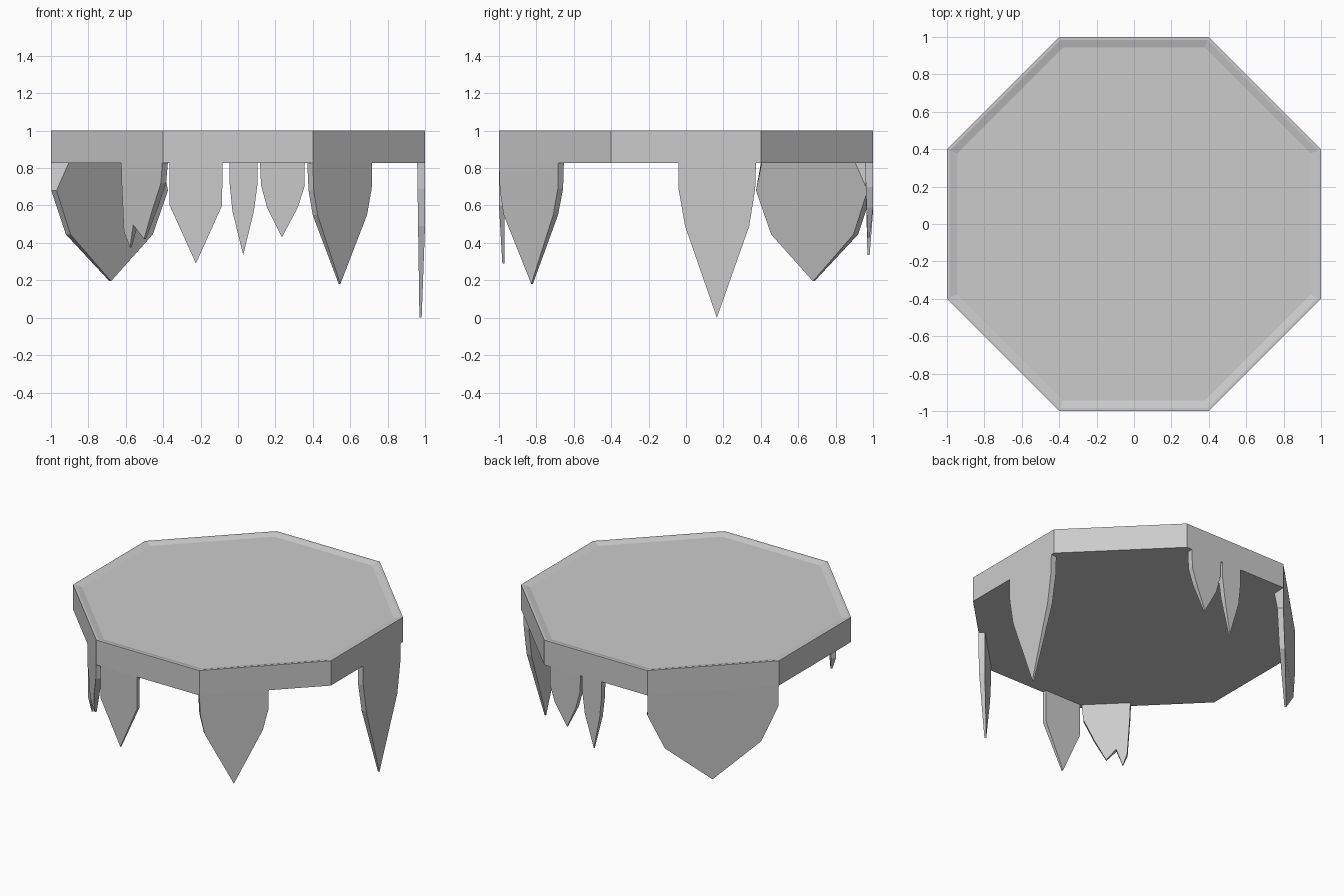
import bpy, bmesh, math

if "Cube" in bpy.data.objects:
    bpy.data.objects.remove(bpy.data.objects["Cube"])

BASE = 0.826
R2 = math.sqrt(2)


def finish(bm, name):
    bmesh.ops.recalc_face_normals(bm, faces=bm.faces[:])
    mesh = bpy.data.meshes.new(name)
    bm.to_mesh(mesh)
    bm.free()
    obj = bpy.data.objects.new(name, mesh)
    bpy.context.collection.objects.link(obj)
    return obj


# Octagonal slab with a narrow raised rim and slightly sunken top
def slab():
    corners = [(0.4, -1), (1, -0.4), (1, 0.4), (0.4, 1),
               (-0.4, 1), (-1, 0.4), (-1, -0.4), (-0.4, -1)]
    bm = bmesh.new()
    rings = []
    for scale, z in ((1, BASE), (1, 1), (0.985, 1), (0.945, 0.988)):
        rings.append([bm.verts.new((x * scale, y * scale, z)) for x, y in corners])
    for low, high in zip(rings, rings[1:]):
        for i in range(8):
            j = (i + 1) % 8
            bm.faces.new((low[i], low[j], high[j], high[i]))
    bm.faces.new(rings[0][::-1])
    bm.faces.new(rings[-1])
    finish(bm, "octagonal_slab")


# Thin pointed drip hanging flush with the slab side facing the given angle
def icicle(name, angle, profile, thick=0.042, top_inset=0.0):
    a = math.radians(angle)
    n = (math.cos(a), math.sin(a))
    t = (-n[1], n[0])
    diagonal = angle % 90 != 0
    dist = 1.4 / R2 if diagonal else 1.0
    low = min(z for s, z in profile)
    last = len(profile) - 1
    bm = bmesh.new()
    outer, inner = [], []
    for i, (s, z) in enumerate(profile):
        f = (BASE - z) / (BASE - low)
        d_out = 0.018 if f > 0.85 else 0.0
        d_in = thick - (thick - 0.03) * f
        s_in = s
        if i in (0, last):
            s_in = s - math.copysign(top_inset, s)
            d_in += top_inset * 0.3
        for ring, depth, pos in ((outer, d_out, s), (inner, d_in, s_in)):
            r = dist - depth
            ring.append(bm.verts.new((n[0] * r + t[0] * pos,
                                      n[1] * r + t[1] * pos, z)))
    bm.faces.new(outer)
    bm.faces.new(inner[::-1])
    for i in range(len(outer)):
        j = (i + 1) % len(outer)
        bm.faces.new((outer[i], inner[i], inner[j], outer[j]))
    finish(bm, name)


# Diagonal profiles are read as x positions and stretched along the side
def along(points, centre, sign):
    return [((x - centre) * R2 * sign, z) for x, z in points]


slab()

icicle("right_icicle", 0,
       [(-0.04, BASE), (-0.04, 0.69), (-0.005, 0.49), (0.165, 0),
        (0.338, 0.49), (0.37, 0.69), (0.374, BASE)])
icicle("front_icicle", 270,
       [(-0.365, BASE), (-0.365, 0.6), (-0.225, 0.29), (-0.085, 0.6), (-0.083, BASE)],
       thick=0.03)
icicle("back_narrow_icicle", 90,
       [(0.045, BASE), (0.045, 0.72), (0.03, 0.57), (-0.028, 0.335),
        (-0.085, 0.57), (-0.105, 0.72), (-0.105, BASE)])
icicle("back_short_icicle", 90,
       [(-0.118, BASE), (-0.123, 0.71), (-0.155, 0.59), (-0.235, 0.43),
        (-0.32, 0.59), (-0.355, 0.7), (-0.357, BASE)])
icicle("front_right_icicle", 315,
       along([(0.4, BASE), (0.405, 0.68), (0.425, 0.55), (0.56, 0.18),
              (0.69, 0.55), (0.715, 0.69), (0.717, BASE)], 0.7, 1))
icicle("back_left_wide_icicle", 135,
       along([(-1, BASE), (-0.998, 0.68), (-0.92, 0.445), (-0.7, 0.195),
              (-0.48, 0.445), (-0.402, 0.68), (-0.4, BASE)], -0.7, -1),
       top_inset=0.07)
icicle("front_left_double_icicle", 225,
       along([(-0.625, BASE), (-0.622, 0.72), (-0.61, 0.46), (-0.59, 0.375),
              (-0.56, 0.495), (-0.515, 0.42), (-0.46, 0.57), (-0.412, 0.72),
              (-0.405, BASE)], -0.7, 1))
